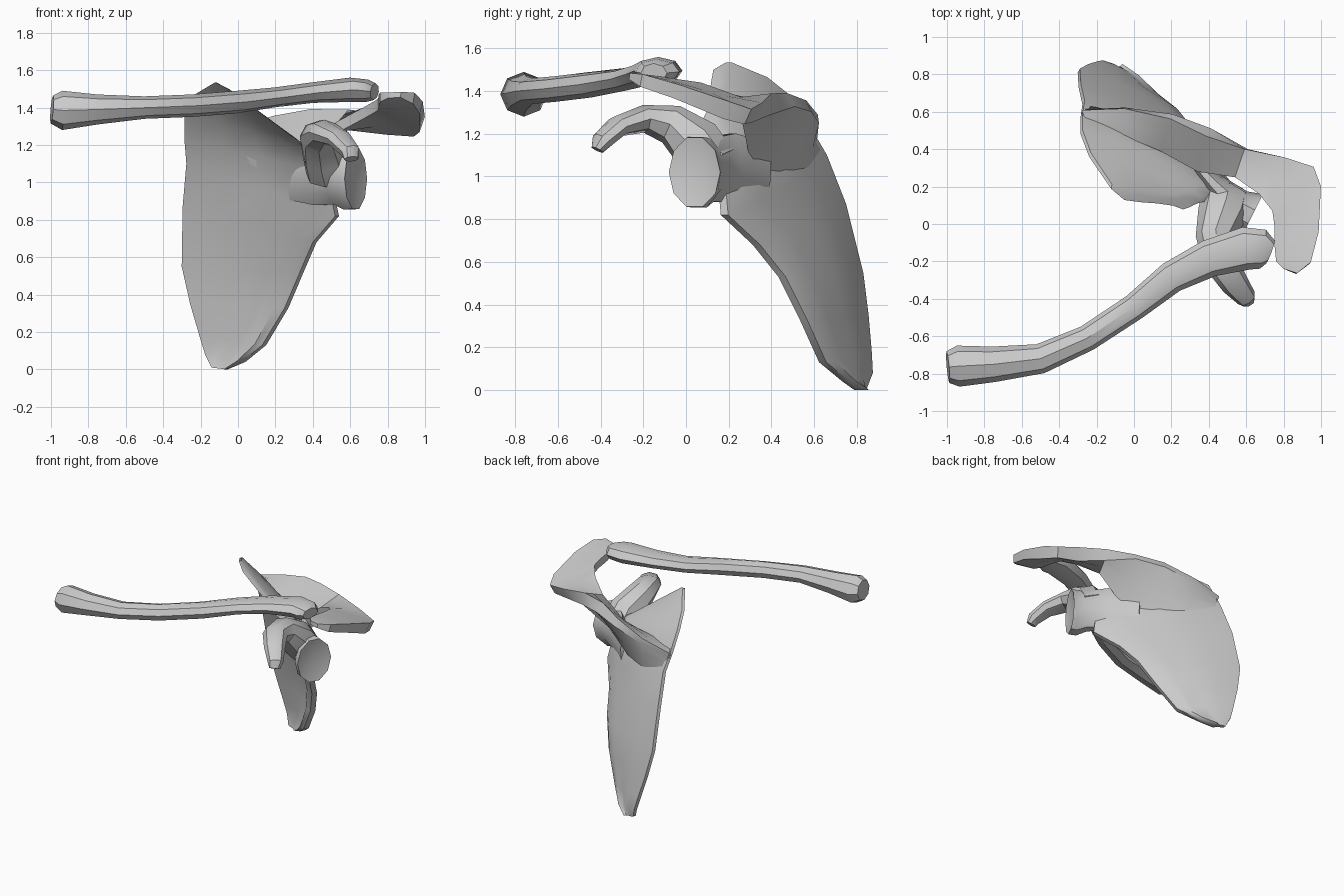
import bpy, bmesh
from math import cos, sin, pi
from mathutils import Vector as V


def loft(name, rings, dish=None):
    """Skin closed rings of equal length; optionally dish the last cap."""
    bm = bmesh.new()
    vr = [[bm.verts.new(p) for p in r] for r in rings]
    n = len(vr[0])
    for a, b in zip(vr, vr[1:]):
        for i in range(n):
            j = (i + 1) % n
            bm.faces.new((a[i], a[j], b[j], b[i]))
    bm.faces.new(vr[0][::-1])
    if dish:
        c = bm.verts.new(sum((v.co for v in vr[-1]), V()) / n + V(dish))
        for i in range(n):
            bm.faces.new((vr[-1][i], vr[-1][(i + 1) % n], c))
    else:
        bm.faces.new(vr[-1])
    bmesh.ops.recalc_face_normals(bm, faces=bm.faces)
    me = bpy.data.meshes.new(name)
    bm.to_mesh(me)
    bm.free()
    ob = bpy.data.objects.new(name, me)
    bpy.context.collection.objects.link(ob)
    bpy.ops.object.select_all(action='DESELECT')
    ob.select_set(True)
    bpy.context.view_layer.objects.active = ob
    bpy.ops.object.shade_smooth_by_angle(angle=0.6)
    return ob


def sweep(name, path, n=8, dish=None):
    """Path rows: x, y, z, half width, half height."""
    pts = [V(p[:3]) for p in path]
    rings = []
    for i, p in enumerate(path):
        t = (pts[min(i + 1, len(pts) - 1)] - pts[max(i - 1, 0)]).normalized()
        side = t.cross(V((0, 0, 1))).normalized()
        up = side.cross(t)
        rings.append([pts[i] + side * p[3] * cos(2 * pi * k / n)
                      + up * p[4] * sin(2 * pi * k / n) for k in range(n)])
    return loft(name, rings, dish)


# collar bone: S-curved shaft with flared inner end and flattened outer end
sweep("collar_bone", [
    (-0.995, -0.765, 1.39, .085, .075), (-0.94, -0.76, 1.385, .11, .105),
    (-0.75, -0.75, 1.39, .095, .08), (-0.5, -0.72, 1.40, .08, .06),
    (-0.25, -0.61, 1.41, .07, .06), (0, -0.445, 1.43, .072, .06),
    (0.2, -0.285, 1.455, .085, .053), (0.4, -0.185, 1.48, .1, .055),
    (0.6, -0.13, 1.495, .115, .065), (0.69, -0.135, 1.49, .105, .06),
    (0.73, -0.15, 1.485, .065, .045)])

# blade: rows from lower tip to upper corner (inner edge, outer edge, bulge)
rows = [
    ((-.14, .835, .01), (-.06, .82, 0), 0),
    ((-.17, .865, .08), (.03, .75, .04), .01),
    ((-.20, .86, .18), (.14, .64, .13), .03),
    ((-.25, .845, .35), (.26, .55, .33), .04),
    ((-.295, .82, .55), (.345, .45, .53), .05),
    ((-.29, .74, .87), (.41, .33, .68), .05),
    ((-.27, .65, 1.1), (.53, .18, .82), .06),
    ((-.28, .58, 1.22), (.48, .16, 1.05), .07),
    ((-.28, .49, 1.37), (.40, .14, 1.17), .05),
    ((-.235, .37, 1.465), (.35, .13, 1.2), .03),
    ((-.12, .20, 1.535), (.32, .12, 1.225), 0),
    ((-.05, .14, 1.50), (.30, .11, 1.24), 0)]
cols = [(0, 0, .012), (.25, .7, .016), (.5, 1, .015),
        (.75, .7, .02), (.9, .2, .035), (1, 0, .02)]
rings = []
for a, b, bulge in rows:
    a, b = V(a), V(b)
    d = b - a
    nrm = V((-d.y, d.x, 0)).normalized()
    mid = [(a.lerp(b, u) + nrm * bulge * k, t) for u, k, t in cols]
    rings.append([p - nrm * t for p, t in mid] + [p + nrm * t for p, t in mid[::-1]])
loft("blade", rings)

# spine wedge rising from the blade into the flat overhanging tip
# (outer edge, upper inner edge, lower inner edge, half thickness)
ribbon = [
    ((-.28, .60, 1.22), (-.26, .56, 1.25), (-.265, .635, 1.12), .015),
    ((-.05, .62, 1.27), (-.05, .47, 1.25), (-.04, .57, 1.03), .02),
    ((.2, .575, 1.33), (.14, .39, 1.23), (.17, .44, 1.0), .03),
    ((.4, .49, 1.36), (.34, .28, 1.20), (.34, .31, 1.03), .04),
    ((.6, .40, 1.34), (.54, .25, 1.33), (.54, .26, 1.27), .05),
    ((.8, .335, 1.30), (.67, .16, 1.40), (.67, .16, 1.34), .05),
    ((.95, .29, 1.28), (.74, .07, 1.44), (.74, .07, 1.38), .04),
    ((.985, .19, 1.31), (.75, 0, 1.45), (.75, 0, 1.39), .045),
    ((.98, -.05, 1.40), (.75, -.1, 1.465), (.75, -.1, 1.405), .035),
    ((.94, -.21, 1.45), (.76, -.2, 1.48), (.76, -.2, 1.43), .03),
    ((.87, -.265, 1.47), (.80, -.24, 1.48), (.80, -.24, 1.45), .015)]
rings = []
for i, (a, b, c, t) in enumerate(ribbon):
    p, q = ribbon[max(i - 1, 0)], ribbon[min(i + 1, len(ribbon) - 1)]
    along = V(q[0]) + V(q[1]) - V(p[0]) - V(p[1])
    a, b, c = V(a), V(b), V(c)
    n = along.cross(a - b).normalized()
    if n.z < 0:
        n = -n
    hi, lo = a + n * t, a - n * t
    rings.append([hi, hi.lerp(b, .5), b, c, lo.lerp(c, .5), lo])
loft("spine_and_tip", rings)

# neck ending in the shallow dished joint socket
sweep("neck_and_socket", [
    (.27, .385, 1.03, .02, .13), (.42, .22, 1.04, .06, .17),
    (.54, .10, 1.03, .10, .155), (.60, .055, 1.02, .13, .175),
    (.63, .04, 1.02, .135, .17)], n=10, dish=(-.03, .015, 0))

# hooked process curling forward from the neck
sweep("hook_process", [
    (.49, .13, 1.05, .13, .12), (.47, .05, 1.15, .13, .13),
    (.435, -.07, 1.245, .105, .095), (.46, -.20, 1.27, .09, .065),
    (.54, -.32, 1.235, .075, .05), (.60, -.395, 1.165, .055, .047),
    (.607, -.415, 1.125, .04, .03)])
